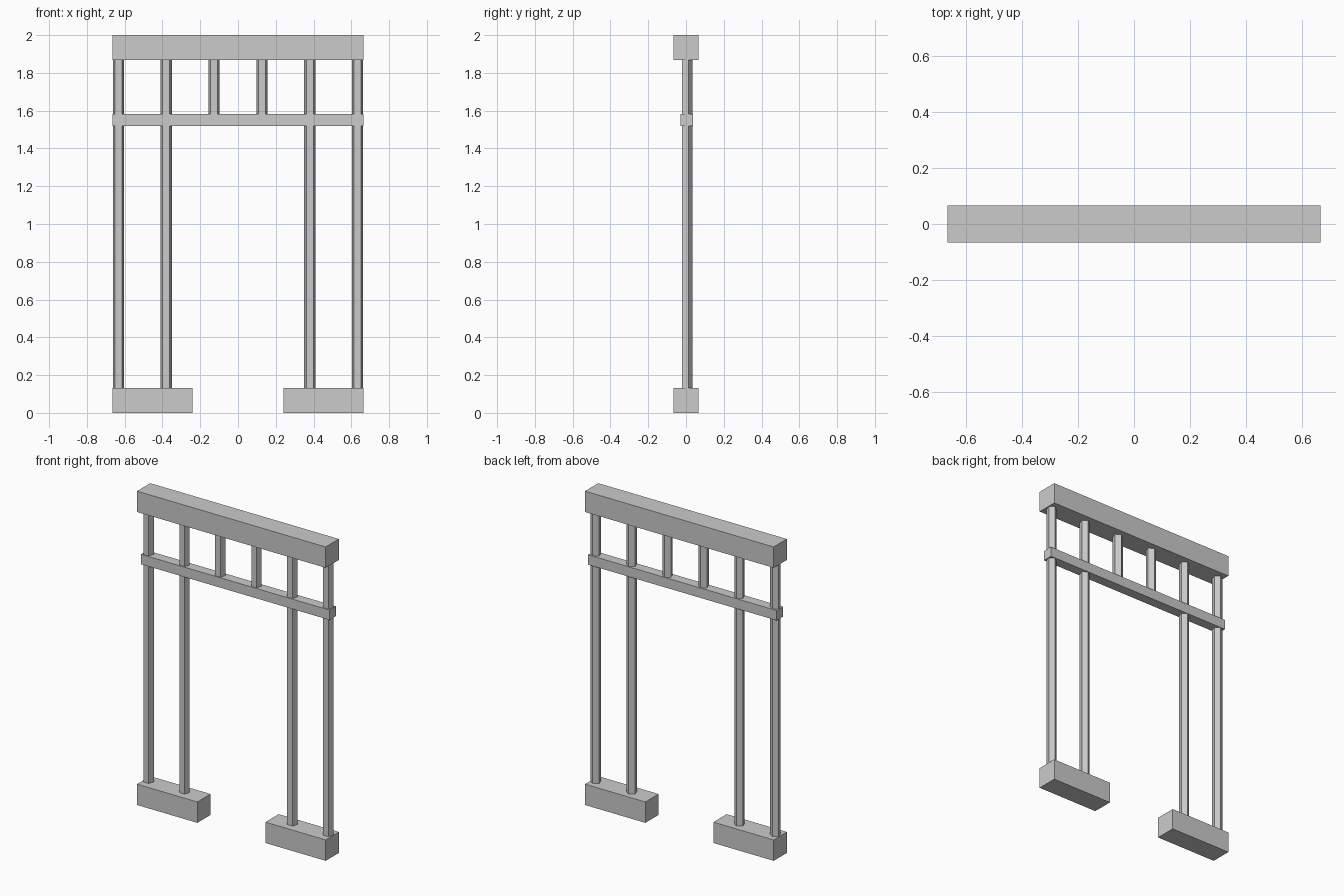
import bpy
import math

cube = bpy.data.objects.get("Cube")
if cube:
    bpy.data.objects.remove(cube, do_unlink=True)

# Single flat grey for every part
grey = bpy.data.materials.new("light_grey")
grey.use_nodes = True
GREY = (0.6, 0.6, 0.6, 1)
grey.diffuse_color = GREY
grey.node_tree.nodes["Principled BSDF"].inputs["Base Color"].default_value = GREY

HALF_WIDTH = 0.665
BLOCK = 0.133          # depth and height of the beam and the bases
RAIL_Y = 0.004         # rail and pillars share this centre line
RAIL_Z = (1.52, 1.583)


def finish(name):
    obj = bpy.context.object
    obj.name = name
    obj.data.name = name
    obj.data.materials.append(grey)
    return obj


def box(name, x, y, z):
    """Box spanning the given (low, high) ranges."""
    spans = (x, y, z)
    bpy.ops.mesh.primitive_cube_add(size=1, location=[(a + b) / 2 for a, b in spans])
    obj = finish(name)
    obj.scale = [b - a for a, b in spans]
    bpy.ops.object.transform_apply(location=False, rotation=False, scale=True)
    return obj


def pillar(name, x, bottom, top):
    """Five-sided post with a flat face to the front and an edge to the back."""
    bpy.ops.mesh.primitive_cylinder_add(
        vertices=5, radius=0.0315, depth=top - bottom,
        location=(x, RAIL_Y, (bottom + top) / 2))
    return finish(name)


# Top beam and the rail below it
depth = (-BLOCK / 2, BLOCK / 2)
beam_bottom = 2 - BLOCK
box("top_beam", (-HALF_WIDTH, HALF_WIDTH), depth, (beam_bottom, 2))
box("cross_rail", (-HALF_WIDTH, HALF_WIDTH), (RAIL_Y - 0.032, RAIL_Y + 0.032), RAIL_Z)

# Bases, tall pillars and short posts, repeated on each side
for side, sign in (("left", 1), ("right", -1)):
    box(side + "_base", sorted((sign * 0.24, sign * HALF_WIDTH)), depth, (0, BLOCK))
    pillar(side + "_outer_pillar", sign * 0.633, BLOCK, beam_bottom)
    pillar(side + "_inner_pillar", sign * 0.38, BLOCK, beam_bottom)
    pillar(side + "_short_post", sign * 0.127, RAIL_Z[1], beam_bottom)
